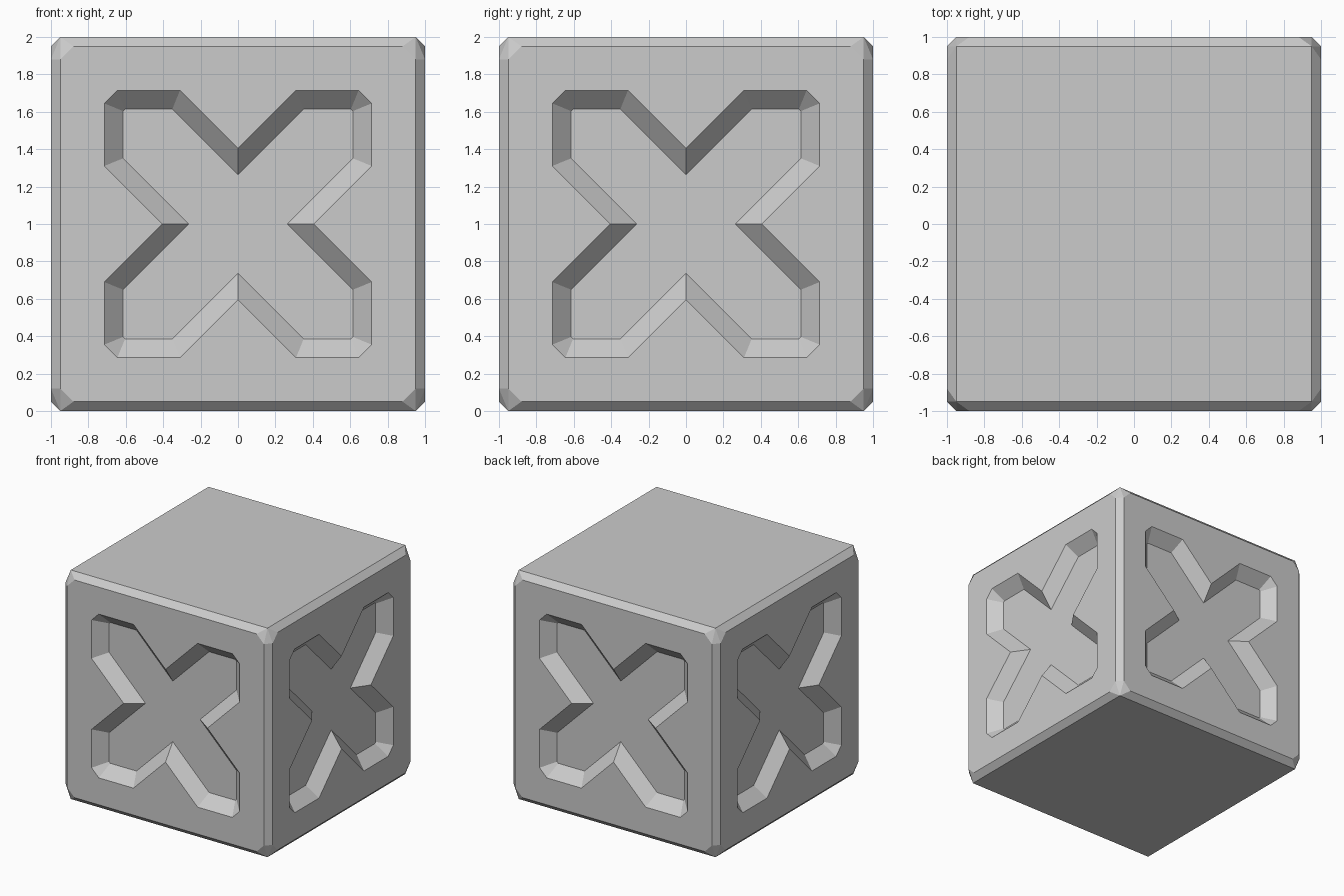
import bpy, bmesh
from mathutils import Matrix, Vector
from math import pi

if "Cube" in bpy.data.objects:
    bpy.data.objects.remove(bpy.data.objects["Cube"])


def make_object(name, bm):
    bmesh.ops.recalc_face_normals(bm, faces=bm.faces[:])
    mesh = bpy.data.meshes.new(name)
    bm.to_mesh(mesh)
    bm.free()
    obj = bpy.data.objects.new(name, mesh)
    bpy.context.collection.objects.link(obj)
    return obj


# Chamfered block with small faceted corners
bm = bmesh.new()
a, b = 0.95, 0.88
corner = [(a, 1, b), (b, 1, a), (1, a, b), (1, b, a), (a, a, 1)]
for sx in (-1, 1):
    for sy in (-1, 1):
        for sz in (-1, 1):
            for x, y, z in corner:
                bm.verts.new((sx * x, sy * y, sz * z + 1))
bmesh.ops.convex_hull(bm, input=bm.verts[:])
bmesh.ops.dissolve_limit(bm, angle_limit=0.01, verts=bm.verts[:], edges=bm.edges[:])
block = make_object("block", bm)

# One quarter of the cross outline: at the surface and at the recess floor
surface = [(0, 0.405), (0.31, 0.715), (0.645, 0.715), (0.715, 0.645), (0.715, 0.31)]
floor = [(0, 0.264), (0.351, 0.615), (0.604, 0.615), (0.615, 0.604), (0.615, 0.351)]
DEPTH = 0.1


def full_outline(quarter):
    points = []
    for k in range(4):
        for x, z in quarter:
            for _ in range(k):
                x, z = z, -x
            points.append((x, z))
    return points


# Tapered cross cutters for the four sides, continued past the surface
inner = full_outline(floor)
outer = [(2 * s[0] - f[0], 2 * s[1] - f[1])
         for s, f in zip(full_outline(surface), inner)]
bm = bmesh.new()
for side in range(4):
    turn = Matrix.Rotation(side * pi / 2, 4, 'Z')
    rings = [[bm.verts.new(turn @ Vector((x, y, z + 1))) for x, z in ring]
             for ring, y in ((outer, -1 - DEPTH), (inner, -1 + DEPTH))]
    n = len(inner)
    bm.faces.new(rings[0])
    bm.faces.new(rings[1][::-1])
    for i in range(n):
        j = (i + 1) % n
        bm.faces.new((rings[0][j], rings[0][i], rings[1][i], rings[1][j]))
cutter = make_object("cross_cutter", bm)
cutter.hide_render = True

# Carve the crosses
mod = block.modifiers.new("cross_recesses", 'BOOLEAN')
mod.operation = 'DIFFERENCE'
mod.solver = 'EXACT'
mod.object = cutter
bpy.context.view_layer.objects.active = block
bpy.ops.object.modifier_apply(modifier=mod.name)
bpy.data.objects.remove(cutter)
